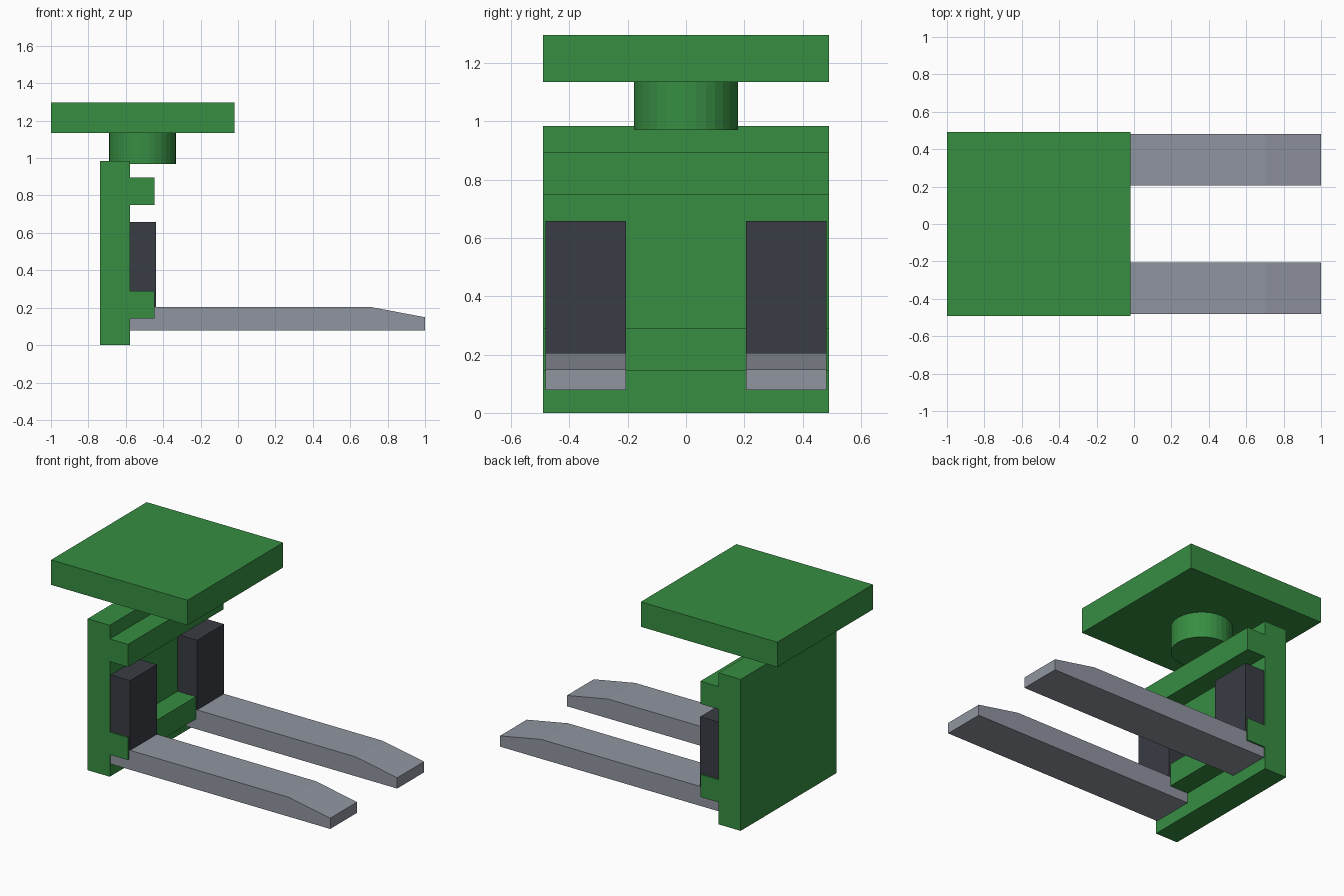
import bpy
import bmesh

if "Cube" in bpy.data.objects:
    bpy.data.objects.remove(bpy.data.objects["Cube"])


def material(name, color):
    mat = bpy.data.materials.new(name)
    mat.diffuse_color = (*color, 1.0)
    mat.use_nodes = True
    mat.node_tree.nodes["Principled BSDF"].inputs["Base Color"].default_value = mat.diffuse_color
    return mat


GREEN = material("green paint", (0.038, 0.270, 0.055))
DARK = material("dark steel", (0.040, 0.045, 0.056))
GREY = material("grey steel", (0.28, 0.30, 0.35))


def extrude_profile(name, profile, y0, y1, mat):
    """Extrude an x-z outline from y0 to y1."""
    bm = bmesh.new()
    face = bm.faces.new([bm.verts.new((x, y0, z)) for x, z in profile])
    result = bmesh.ops.extrude_face_region(bm, geom=[face])
    verts = [g for g in result["geom"] if isinstance(g, bmesh.types.BMVert)]
    bmesh.ops.translate(bm, verts=verts, vec=(0, y1 - y0, 0))
    bmesh.ops.recalc_face_normals(bm, faces=bm.faces)
    mesh = bpy.data.meshes.new(name)
    bm.to_mesh(mesh)
    bm.free()
    mesh.materials.append(mat)
    obj = bpy.data.objects.new(name, mesh)
    bpy.context.collection.objects.link(obj)
    return obj


def box(name, x0, x1, y0, y1, z0, z1, mat):
    return extrude_profile(name, [(x0, z0), (x1, z0), (x1, z1), (x0, z1)], y0, y1, mat)


HALF = 0.491

# Carriage plate with its two crossbars in one profile
extrude_profile("carriage", [
    (-0.737, 0.0), (-0.578, 0.0), (-0.578, 0.143), (-0.447, 0.143),
    (-0.447, 0.289), (-0.578, 0.289), (-0.578, 0.748), (-0.447, 0.748),
    (-0.447, 0.895), (-0.578, 0.895), (-0.578, 0.984), (-0.737, 0.984),
], -HALF, HALF, GREEN)

# Mounting plate and round neck
box("mounting_plate", -1.0, -0.019, -HALF, HALF, 1.134, 1.296, GREEN)
bpy.ops.mesh.primitive_cylinder_add(vertices=32, radius=0.179, depth=0.167,
                                    location=(-0.511, 0, 1.0525))
neck = bpy.context.object
neck.name = "mounting_neck"
neck.data.materials.append(GREEN)

# Pair of forks with tapered tips and dark uprights
for side, y0, y1 in (("left", -0.481, -0.206), ("right", 0.206, 0.481)):
    extrude_profile(f"fork_blade_{side}", [
        (-0.578, 0.079), (1.0, 0.079), (1.0, 0.149), (0.703, 0.205), (-0.578, 0.205),
    ], y0, y1, GREY)
    box(f"fork_upright_{side}", -0.578, -0.438, y0, y1, 0.2, 0.658, DARK)
